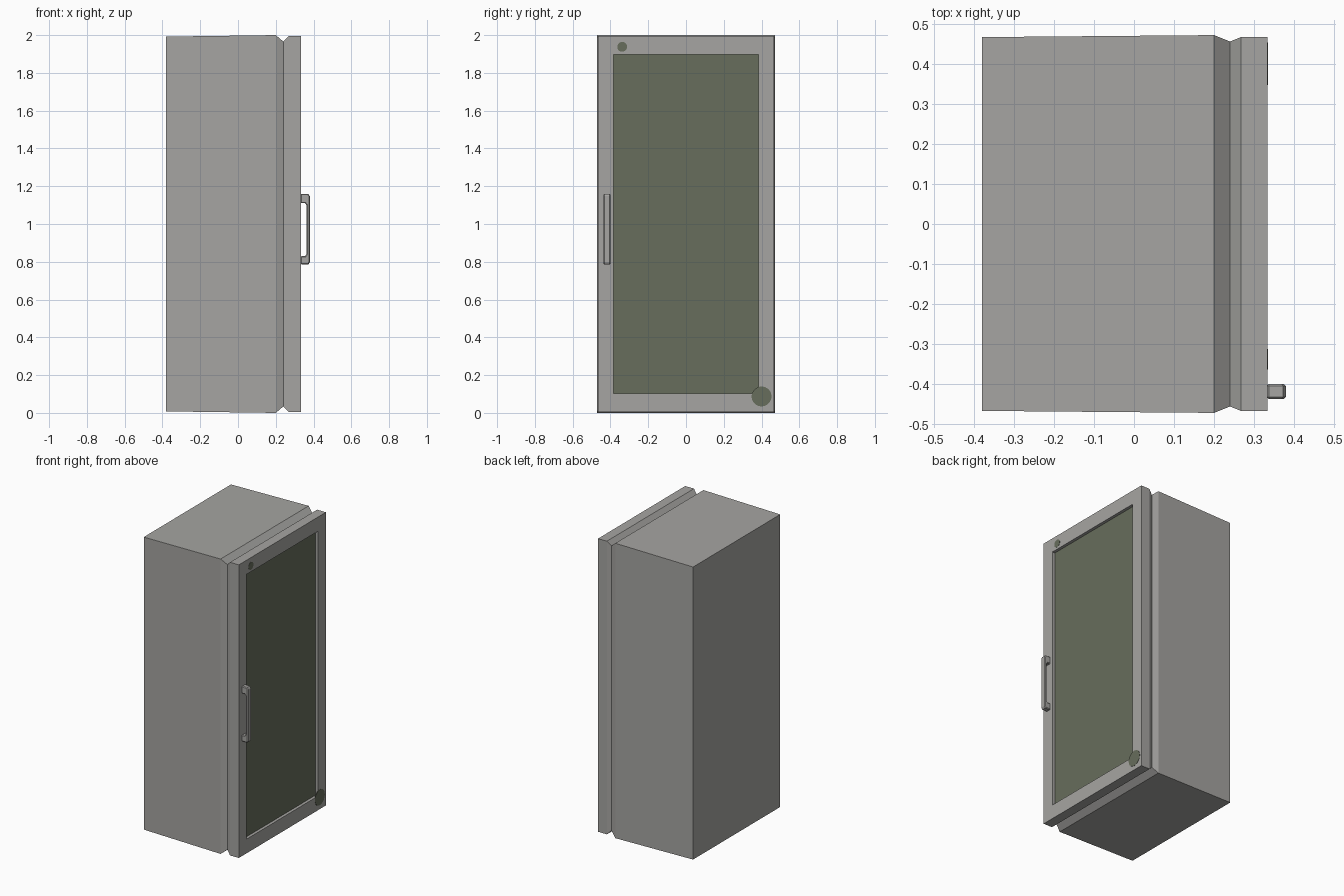
import bpy, bmesh, math
from mathutils import Matrix, Vector

if "Cube" in bpy.data.objects:
    bpy.data.objects.remove(bpy.data.objects["Cube"])


def material(name, rgb):
    m = bpy.data.materials.new(name)
    m.diffuse_color = (*rgb, 1.0)
    m.use_nodes = True
    m.node_tree.nodes["Principled BSDF"].inputs["Base Color"].default_value = m.diffuse_color
    return m


GREY = material("grey metal", (0.38, 0.375, 0.36))
GLASS = material("green glass", (0.135, 0.153, 0.107))


def finish(bm, name, mats):
    bmesh.ops.recalc_face_normals(bm, faces=bm.faces)
    me = bpy.data.meshes.new(name)
    bm.to_mesh(me)
    bm.free()
    for m in mats:
        me.materials.append(m)
    ob = bpy.data.objects.new(name, me)
    bpy.context.collection.objects.link(ob)
    return ob


def loft(name, rings, mats, last_index=0):
    """Rectangular rings (x, half width, half height) joined along x and capped."""
    bm = bmesh.new()
    loops = [[bm.verts.new((x, sy * hy, 1.0 + sz * hz))
              for sy, sz in ((-1, -1), (1, -1), (1, 1), (-1, 1))]
             for x, hy, hz in rings]
    for a, b in zip(loops, loops[1:]):
        for i in range(4):
            j = (i + 1) % 4
            bm.faces.new((a[i], a[j], b[j], b[i]))
    bm.faces.new(loops[0])
    bm.faces.new(loops[-1]).material_index = last_index
    return finish(bm, name, mats)


# Cabinet body, slightly wider to the front with a chamfered lip
loft("cabinet_body", [(-0.38, 0.467, 0.992), (0.20, 0.472, 1.0),
                      (0.24, 0.456, 0.966)], [GREY])

# Door with chamfered back edge and recessed glass pane
loft("glass_door", [(0.24, 0.456, 0.966), (0.267, 0.467, 0.994),
                    (0.333, 0.467, 0.994), (0.333, 0.384, 0.898),
                    (0.313, 0.384, 0.898)], [GREY, GLASS], 1)

# Handle: C-shaped bracket profile pushed through its width
outer = [(0.332, 0.785), (0.372, 0.785), (0.38, 0.797), (0.38, 1.148),
         (0.372, 1.16), (0.332, 1.16)]
inner = [(0.332, 1.11), (0.355, 1.11), (0.362, 1.10), (0.362, 0.84),
         (0.355, 0.83), (0.332, 0.83)]
bm = bmesh.new()
face = bm.faces.new([bm.verts.new((x, -0.437, z)) for x, z in outer + inner])
ext = bmesh.ops.extrude_face_region(bm, geom=[face])
bmesh.ops.translate(bm, vec=(0, 0.037, 0),
                    verts=[v for v in ext["geom"] if isinstance(v, bmesh.types.BMVert)])
handle = finish(bm, "door_handle", [GREY])
bev = handle.modifiers.new("soft edges", "BEVEL")
bev.width = 0.005
bev.segments = 1
bev.limit_method = 'ANGLE'
bev.angle_limit = math.radians(60)


# Dark round marks on the door frame, as thin plates
def mark(name, y, z, r):
    bm = bmesh.new()
    mat = Matrix.Translation((0.333, y, z)) @ Matrix.Rotation(math.pi / 2, 4, 'Y')
    bmesh.ops.create_cone(bm, cap_ends=True, segments=20, radius1=r, radius2=r,
                          depth=0.003, matrix=mat)
    return finish(bm, name, [GLASS])


mark("lower_frame_mark", 0.40, 0.087, 0.053)
mark("upper_frame_mark", -0.338, 1.938, 0.026)
